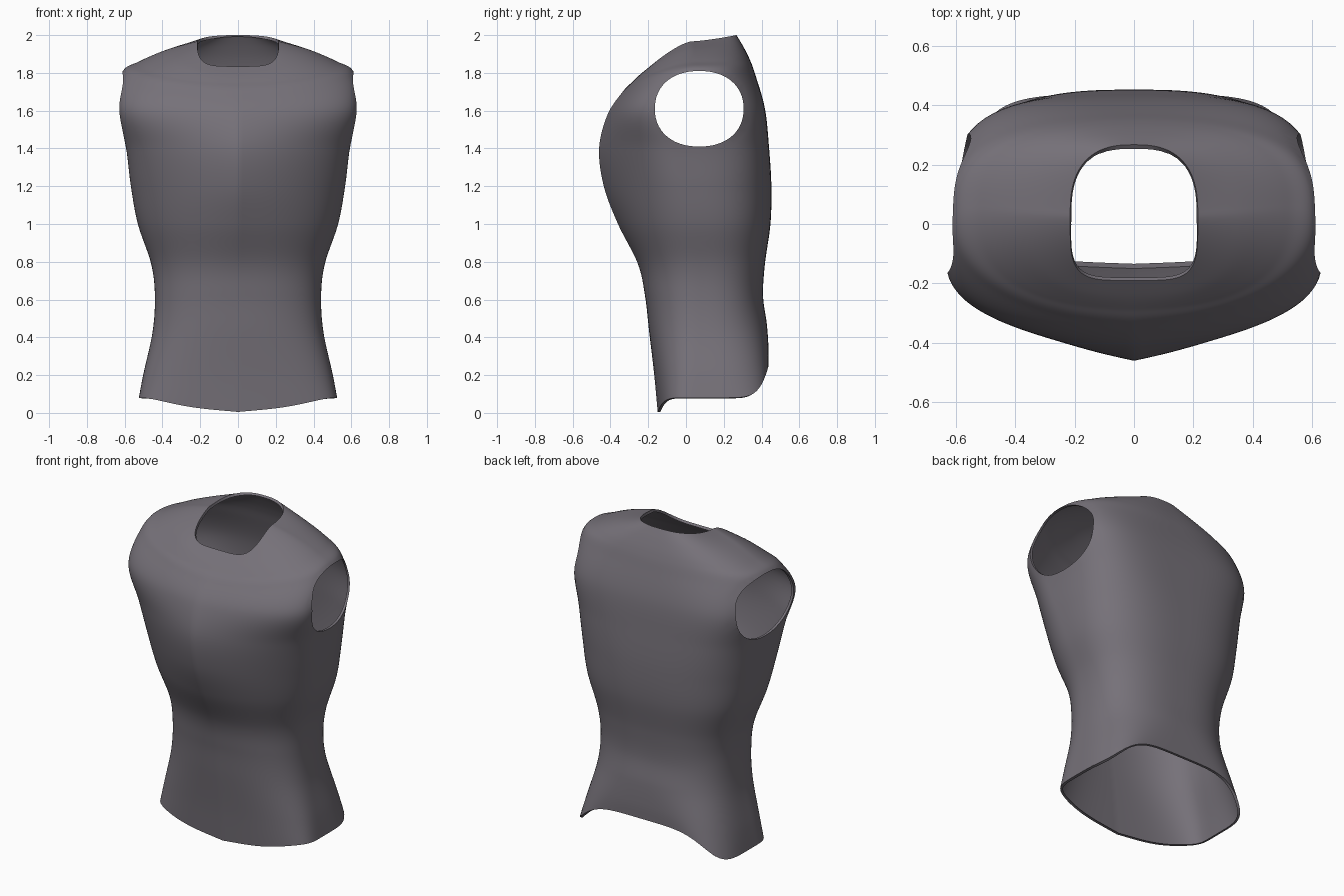
import bpy, bmesh, math
from mathutils import Vector
from mathutils.bvhtree import BVHTree

if "Cube" in bpy.data.objects:
    bpy.data.objects.remove(bpy.data.objects["Cube"])

SEG, SUB = 144, 9

# rings from hem to neck: half width, front y/z, side y/z, back y/z,
# front squareness, back squareness, centre ridge amount, height blend power
RINGS = [
    (.525, -.15, .005, .08, .08, .437, .25, 3.8, 4.6, .08, 8),
    (.50, -.168, .20, .08, .21, .437, .34, 3.2, 3.6, .08, 5),
    (.452, -.195, .43, .08, .43, .428, .47, 2.7, 2.8, .06, 2.5),
    (.44, -.217, .62, .08, .62, .408, .62, 2.5, 2.7, .05, 2.5),
    (.46, -.255, .79, .08, .79, .418, .79, 2.4, 2.7, .08, 2.5),
    (.53, -.36, 1.0, .05, 1.0, .447, 1.0, 2.3, 2.8, .18, 2.5),
    (.567, -.435, 1.2, .0, 1.2, .452, 1.2, 2.3, 3.0, .28, 2.5),
    (.592, -.46, 1.4, -.06, 1.4, .44, 1.4, 2.4, 3.5, .30, 2.5),
    (.634, -.415, 1.58, -.11, 1.61, .418, 1.61, 2.6, 3.9, .22, 2.2),
    (.615, -.335, 1.70, .03, 1.80, .367, 1.79, 2.4, 2.7, .10, 1.8),
    (.52, -.287, 1.75, .05, 1.862, .338, 1.87, 2.6, 2.6, .05, 1.6),
    (.37, -.245, 1.79, .04, 1.925, .303, 1.94, 3.0, 2.6, .02, 1.5),
    (.215, -.19, 1.835, .03, 1.967, .267, 2.0, 4.5, 2.6, 0, 1.4),
]


def spline(a, b, c, d, t):
    return b + .5 * t * (c - a + t * (2 * a - 5 * b + 4 * c - d + t * (3 * (b - c) + d - a)))


def ring_point(p, ang):
    w, yf, zf, ys, zs, yb, zb, nf, nb, ridge, power = p
    c, s = math.cos(ang), math.sin(ang)
    n = nf if s < 0 else nb
    r = (abs(c) ** n + abs(s) ** n) ** (-1 / n)
    X, Y = r * c, r * abs(s)
    if s < 0:
        Y = (1 - ridge) * Y + ridge * max(0, 1 - abs(X))
    ye, ze = (yf, zf) if s < 0 else (yb, zb)
    return (w * X, ys + (ye - ys) * Y, zs + (ze - zs) * Y ** power)


# torso shell, lofted through the rings
bm = bmesh.new()
rows = []
last = len(RINGS) - 1
for i in range(last):
    quad = [RINGS[max(0, min(last, i + k))] for k in (-1, 0, 1, 2)]
    for j in range(SUB + (i == last - 1)):
        p = [spline(*v, j / SUB) for v in zip(*quad)]
        rows.append([bm.verts.new(ring_point(p, 2 * math.pi * k / SEG)) for k in range(SEG)])
for a, b in zip(rows, rows[1:]):
    for k in range(SEG):
        m = (k + 1) % SEG
        bm.faces.new((a[k], a[m], b[m], b[k]))
bm.normal_update()
surface = BVHTree.FromBMesh(bm)


# arm holes: remove the inside, pull the rim onto a rounded outline of the surface
def arm_radius(co):
    return (abs((co.y - .07) / .235) ** 2.2 + abs((co.z - 1.61) / .2) ** 2.2) ** (1 / 2.2)


inside = [v for v in bm.verts if abs(v.co.x) > .35 and arm_radius(v.co) < 1]
bmesh.ops.delete(bm, geom=inside, context='VERTS')
for v in bm.verts:
    if v.is_boundary and abs(v.co.x) > .35 and 1.3 < v.co.z < 1.9:
        r = arm_radius(v.co)
        side = math.copysign(1, v.co.x)
        y, z = .07 + (v.co.y - .07) / r, 1.61 + (v.co.z - 1.61) / r
        hit = surface.ray_cast(Vector((side * 2, y, z)), Vector((-side, 0, 0)))[0]
        v.co = hit if hit else (v.co.x, y, z)

# small folded lip around every opening
rim = [e for e in bm.edges if e.is_boundary]
targets = {}
for v in {v for e in rim for v in e.verts}:
    n = surface.find_nearest(v.co)[1]
    if abs(v.co.x) > .35 and 1.3 < v.co.z < 1.9:
        n = Vector((math.copysign(1, v.co.x), 0, 0))
    targets[tuple(v.co)] = v.co - n * .016
for v in bmesh.ops.extrude_edge_only(bm, edges=rim)['geom']:
    if isinstance(v, bmesh.types.BMVert):
        v.co = targets[tuple(v.co)]

mesh = bpy.data.meshes.new("torso_shell")
bm.to_mesh(mesh)
bm.free()
torso = bpy.data.objects.new("torso_shell", mesh)
bpy.context.collection.objects.link(torso)

# dark grey cloth
cloth = bpy.data.materials.new("dark_cloth")
cloth.diffuse_color = (.18, .165, .19, 1)
cloth.use_nodes = True
cloth.node_tree.nodes["Principled BSDF"].inputs["Base Color"].default_value = cloth.diffuse_color
mesh.materials.append(cloth)

bpy.context.view_layer.objects.active = torso
torso.select_set(True)
bpy.ops.object.shade_smooth_by_angle(angle=math.radians(50))
